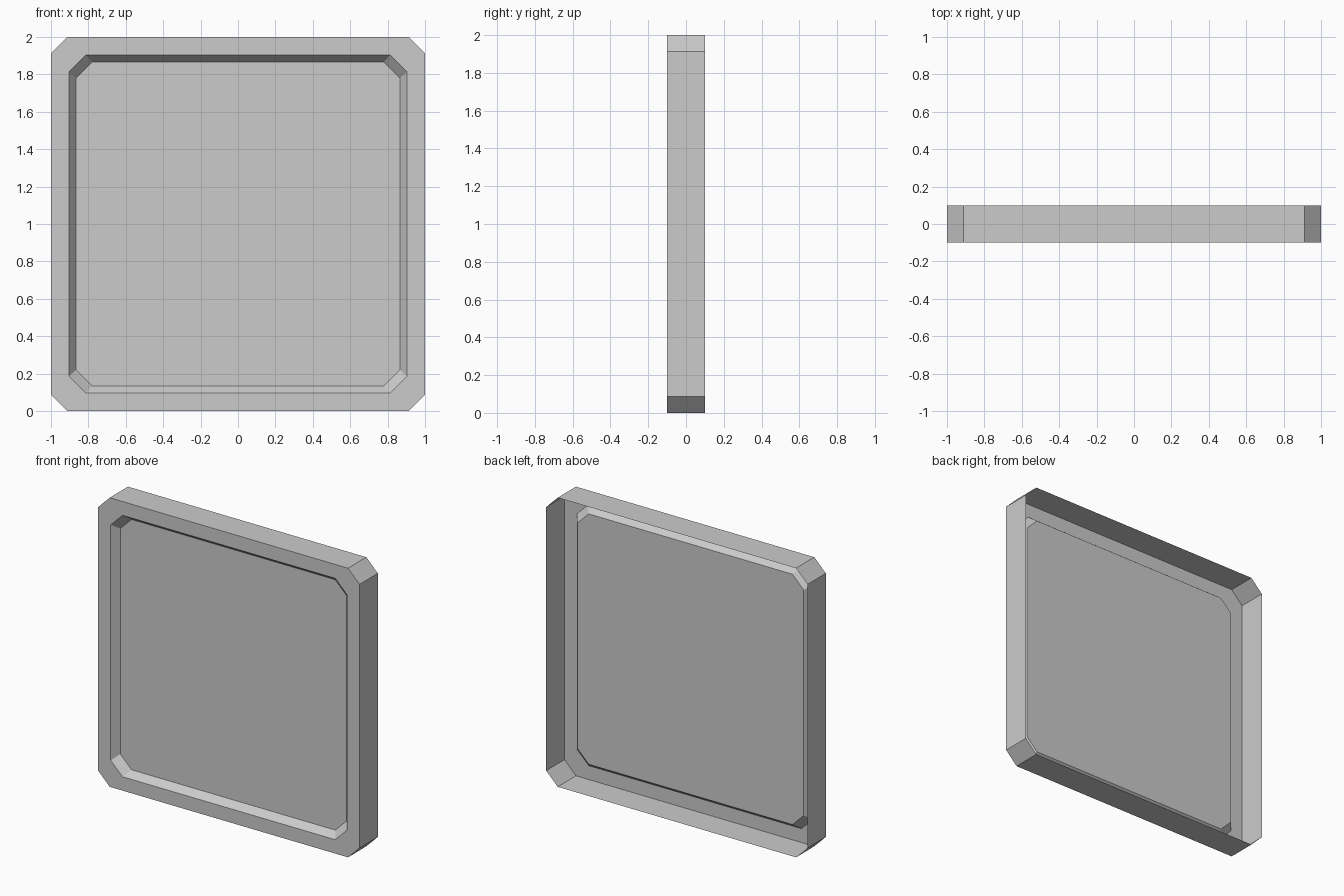
import bpy, bmesh

if "Cube" in bpy.data.objects:
    bpy.data.objects.remove(bpy.data.objects["Cube"])

def octagon_ring(bm, half, cut, y):
    """Square loop with clipped corners, in the XZ plane around z = 1."""
    a, b = half, half - cut
    pts = [(-b, -a), (b, -a), (a, -b), (a, b), (b, a), (-b, a), (-a, b), (-a, -b)]
    return [bm.verts.new((x, y, z + 1)) for x, z in pts]

bm = bmesh.new()

# Half width, corner cut and depth of each loop, from the open back to the recess
profile = [(1.0, 0.088, 0.1),       # open back rim
           (1.0, 0.088, -0.1),      # outer front edge
           (0.904, 0.09, -0.1),     # recess opening
           (0.866, 0.086, -0.05)]   # recess floor edge
rings = [octagon_ring(bm, *p) for p in profile]

# Side walls, front border and sloped recess walls
for r0, r1 in zip(rings, rings[1:]):
    for i in range(8):
        j = (i + 1) % 8
        bm.faces.new((r0[j], r0[i], r1[i], r1[j]))

# Recess floor, facing the front
bm.faces.new(rings[-1])
bm.normal_update()

mesh = bpy.data.meshes.new("recessed_panel")
bm.to_mesh(mesh)
bm.free()
bpy.context.collection.objects.link(bpy.data.objects.new("recessed_panel", mesh))
